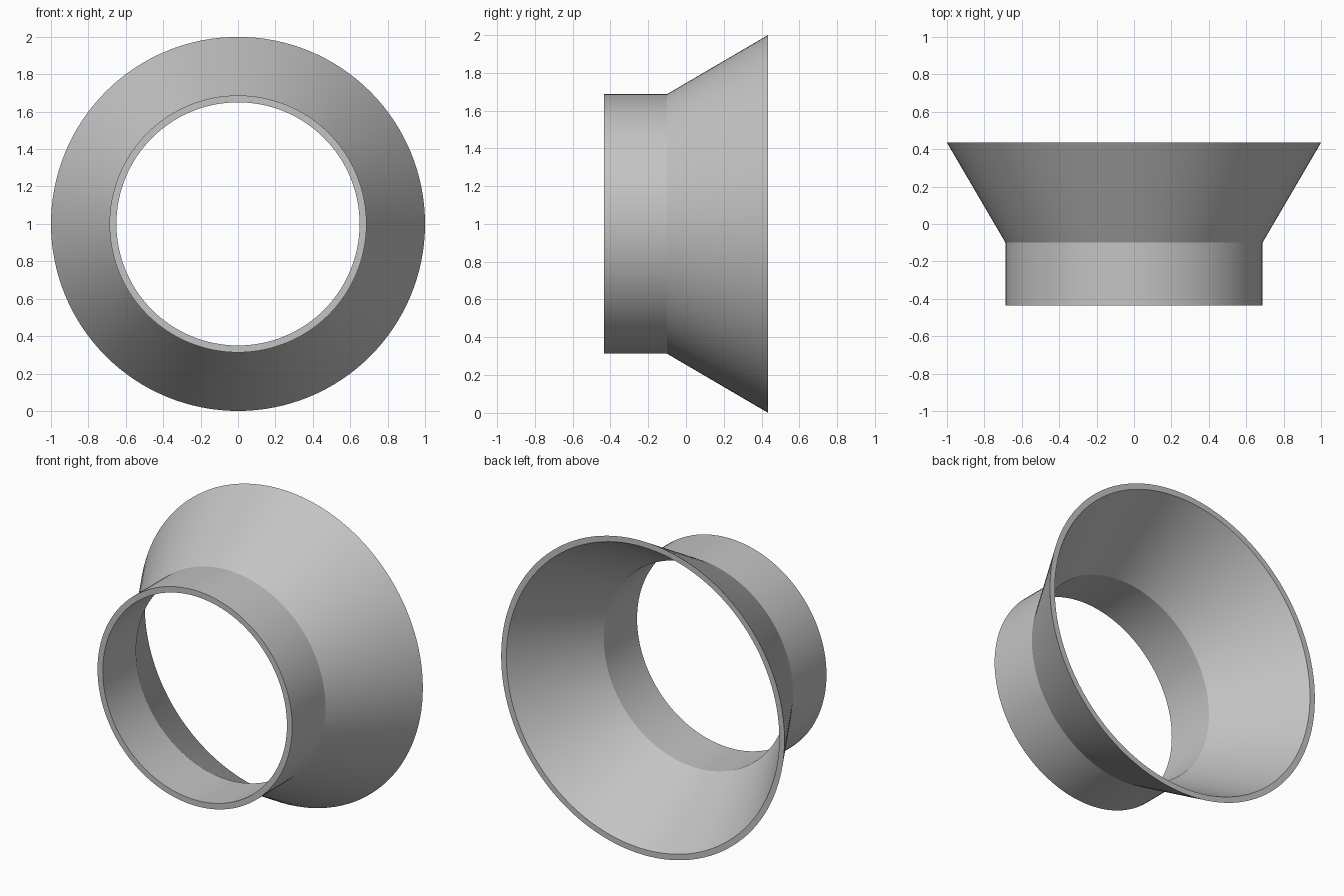
import bpy
import bmesh
import math
from mathutils import Matrix, Vector

SEGMENTS = 128

cube = bpy.data.objects.get("Cube")
if cube:
    bpy.data.objects.remove(cube, do_unlink=True)

# Single grey material
grey = bpy.data.materials.new("plain_grey")
grey.use_nodes = True
colour = (0.55, 0.55, 0.55, 1)
grey.diffuse_color = colour
grey.node_tree.nodes["Principled BSDF"].inputs["Base Color"].default_value = colour

# Closed wall section as (radius, y): outer collar and flare, then the inside back
section = [(0.687, -0.435), (0.687, -0.1), (1.0, 0.435),
           (0.963, 0.435), (0.65, -0.1), (0.65, -0.435)]


def revolve(name, profile, centre, material):
    """Turn a closed profile around the y axis."""
    bm = bmesh.new()
    rings = []
    for i in range(SEGMENTS):
        turn = Matrix.Rotation(math.tau * i / SEGMENTS, 3, 'Y')
        rings.append([bm.verts.new(turn @ Vector((0, y, r))) for r, y in profile])
    for i, ring in enumerate(rings):
        following = rings[(i + 1) % SEGMENTS]
        for j in range(len(profile)):
            k = (j + 1) % len(profile)
            bm.faces.new((ring[j], ring[k], following[k], following[j]))
    bmesh.ops.recalc_face_normals(bm, faces=bm.faces)
    mesh = bpy.data.meshes.new(name)
    bm.to_mesh(mesh)
    bm.free()
    mesh.materials.append(material)
    obj = bpy.data.objects.new(name, mesh)
    obj.location = centre
    bpy.context.collection.objects.link(obj)
    return obj


# Collar and flare in one hollow wall
funnel = revolve("flared_collar", section, (0, 0, 1), grey)
bpy.ops.object.select_all(action='DESELECT')
funnel.select_set(True)
bpy.context.view_layer.objects.active = funnel
bpy.ops.object.shade_smooth_by_angle(angle=math.radians(25))
